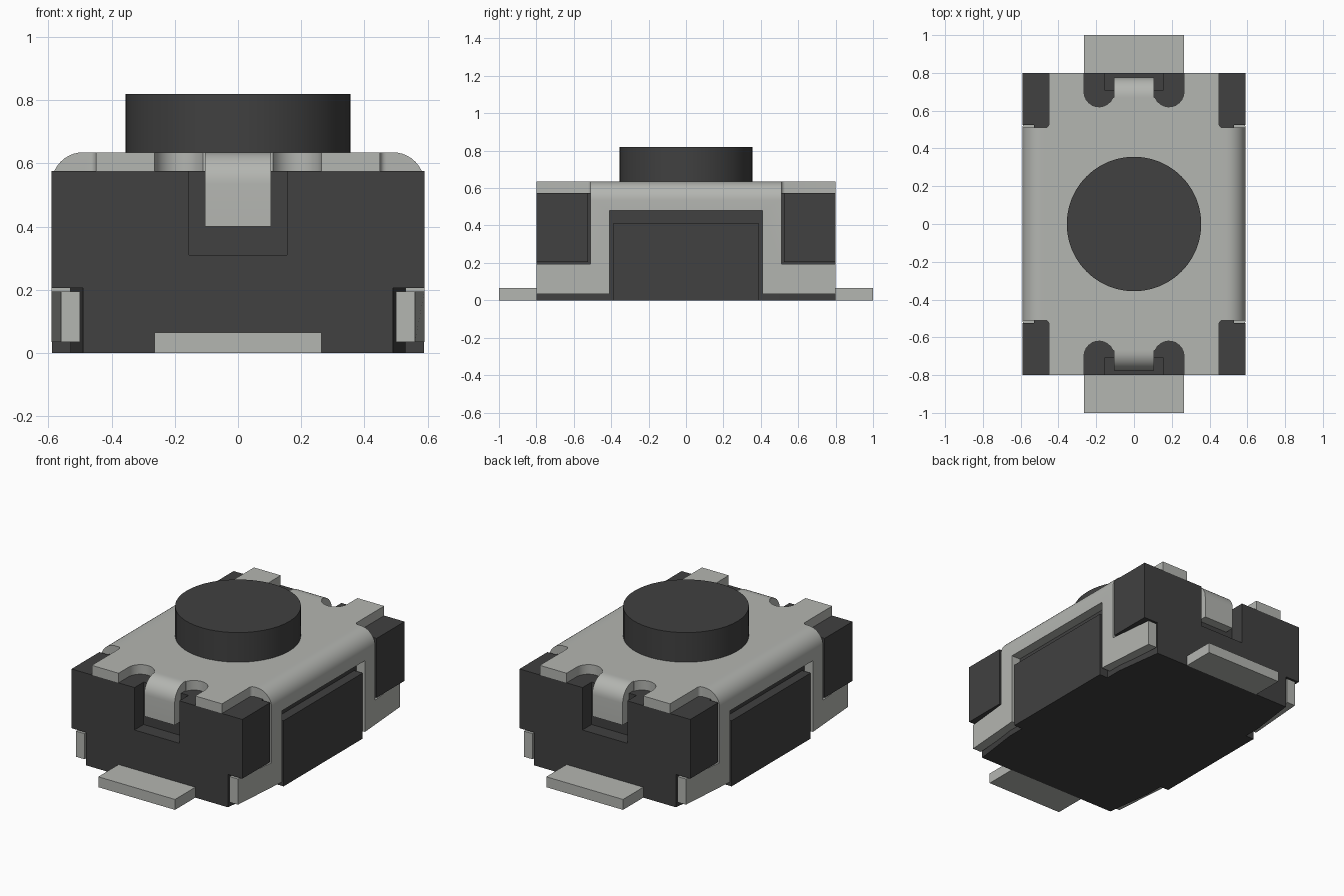
import bpy, bmesh, math

cube = bpy.data.objects.get("Cube")
if cube:
    bpy.data.objects.remove(cube, do_unlink=True)


def material(name, rgb):
    m = bpy.data.materials.new(name)
    m.use_nodes = True
    m.diffuse_color = (*rgb, 1)
    m.node_tree.nodes["Principled BSDF"].inputs["Base Color"].default_value = (*rgb, 1)
    return m


PLASTIC = material("dark_plastic", (0.052, 0.052, 0.052))
METAL = material("grey_metal", (0.455, 0.465, 0.44))


def arc(cx, cy, r, a0, a1, n=10):
    angles = [math.radians(a0 + (a1 - a0) * i / n) for i in range(n + 1)]
    return [(cx + r * math.cos(a), cy + r * math.sin(a)) for a in angles]


def prism(name, outline, axis, lo, hi, sx=1, sy=1):
    """Extrude a 2D outline along an axis, optionally mirrored in x or y."""
    place = {"x": lambda a, b, t: (t, a, b),
             "y": lambda a, b, t: (a, t, b),
             "z": lambda a, b, t: (a, b, t)}[axis]
    bm = bmesh.new()
    ends = []
    for t in (lo, hi):
        pts = [place(a, b, t) for a, b in outline]
        ends.append([bm.verts.new((x * sx, y * sy, z)) for x, y, z in pts])
    bm.faces.new(ends[0])
    bm.faces.new(ends[1])
    n = len(outline)
    for i in range(n):
        j = (i + 1) % n
        bm.faces.new((ends[0][i], ends[0][j], ends[1][j], ends[1][i]))
    bmesh.ops.recalc_face_normals(bm, faces=bm.faces)
    mesh = bpy.data.meshes.new(name)
    bm.to_mesh(mesh)
    bm.free()
    ob = bpy.data.objects.new(name, mesh)
    bpy.context.collection.objects.link(ob)
    return ob


def box(name, x0, x1, y0, y1, z0, z1, sx=1, sy=1):
    return prism(name, [(x0, y0), (x1, y0), (x1, y1), (x0, y1)], "z", z0, z1, sx, sy)


def carve(ob, cutters):
    """Subtract the cutters, bake the result and remove the cutters."""
    for c in cutters:
        c.hide_render = True
        mod = ob.modifiers.new("cut", "BOOLEAN")
        mod.operation = "DIFFERENCE"
        mod.solver = "EXACT"
        mod.object = c
    bpy.context.view_layer.update()
    deps = bpy.context.evaluated_depsgraph_get()
    mesh = bpy.data.meshes.new_from_object(ob.evaluated_get(deps))
    ob.modifiers.clear()
    ob.data = mesh
    for c in cutters:
        bpy.data.objects.remove(c, do_unlink=True)


def finish(ob, mat, smooth=False):
    ob.data.materials.clear()
    ob.data.materials.append(mat)
    for p in ob.data.polygons:
        p.material_index = 0
    if smooth:
        bpy.ops.object.select_all(action="DESELECT")
        ob.select_set(True)
        bpy.context.view_layer.objects.active = ob
        bpy.ops.object.shade_smooth_by_angle(angle=math.radians(30))


SIDES = (1, -1)
TOP, UNDER = 0.635, 0.575   # faces of the cover plate

# Plastic housing: block with side channels, foot recesses and tongue notches
body = box("housing", -0.59, 0.59, -0.8, 0.8, 0, UNDER)
cuts = []
for s in SIDES:
    cuts.append(box("channel", 0.53, 0.8, -0.525, 0.525, -0.1, 0.7, sx=s))
    cuts.append(box("notch", -0.155, 0.155, 0.71, 0.9, 0.31, 0.7, sy=s))
    for t in SIDES:
        recess = [(0.53, 0.5), (0.49, 0.8), (0.49, 0.9), (0.7, 0.9), (0.7, 0.5)]
        cuts.append(prism("recess", recess, "z", -0.1, 0.205, s, t))
carve(body, cuts)
finish(body, PLASTIC)

# Raised side panels inside the cover windows
for s, side in zip(SIDES, ("left", "right")):
    finish(box(side + "_panel", 0.53, 0.588, -0.39, 0.39, 0, 0.41, sx=s), PLASTIC)

# Metal cover: folded sheet section run along y
outer = [(0.59, 0.035)] + arc(0.49, 0.535, 0.1, 0, 90)
inner = arc(0.49, 0.535, 0.04, 90, 0) + [(0.53, 0.035)]
section = (outer + [(-x, z) for x, z in reversed(outer)]
           + [(-x, z) for x, z in reversed(inner)] + inner)
cover = prism("cover", section, "y", -0.8, 0.8)
cuts = [box("window", -1, 1, -0.41, 0.41, -0.1, 0.48)]
corner = arc(0.47, 0.53, 0.02, 180, 270, 5) + [(0.7, 0.51), (0.7, 0.9), (0.45, 0.9)]
lobes = ([(-0.265, 0.9)] + arc(-0.185, 0.70, 0.08, 180, 338)
         + arc(0.185, 0.70, 0.08, 202, 360) + [(0.265, 0.9)])
for t in SIDES:
    cuts.append(prism("lobe_cut", lobes, "z", 0.5, 0.8, sy=t))
    for s in SIDES:
        cuts.append(prism("corner_cut", corner, "z", 0.195, 0.8, s, t))
carve(cover, cuts)
# Bend the tips of the four feet inward
for v in cover.data.vertices:
    if abs(v.co.y) > 0.79 and v.co.z < 0.2:
        v.co.x -= math.copysign(0.03, v.co.x)
finish(cover, METAL, True)

# Bent tongues and solder terminals at both ends
tongue = (arc(0.675, 0.535, 0.1, 90, 0) + [(0.775, 0.4), (0.715, 0.4)]
          + arc(0.675, 0.535, 0.04, 0, 90))
tongue = [(0.66, TOP)] + tongue + [(0.66, UNDER)]
for s, end in zip(SIDES, ("back", "front")):
    finish(prism(end + "_tongue", tongue, "x", -0.105, 0.105, sy=s), METAL, True)
    finish(box(end + "_terminal", -0.265, 0.265, 0.8, 1.0, 0, 0.065, sy=s), METAL)

# Round push button
button = prism("push_button", arc(0, 0, 0.356, 0, 360, 48)[:-1], "z", TOP - 0.02, 0.82)
finish(button, PLASTIC, True)
